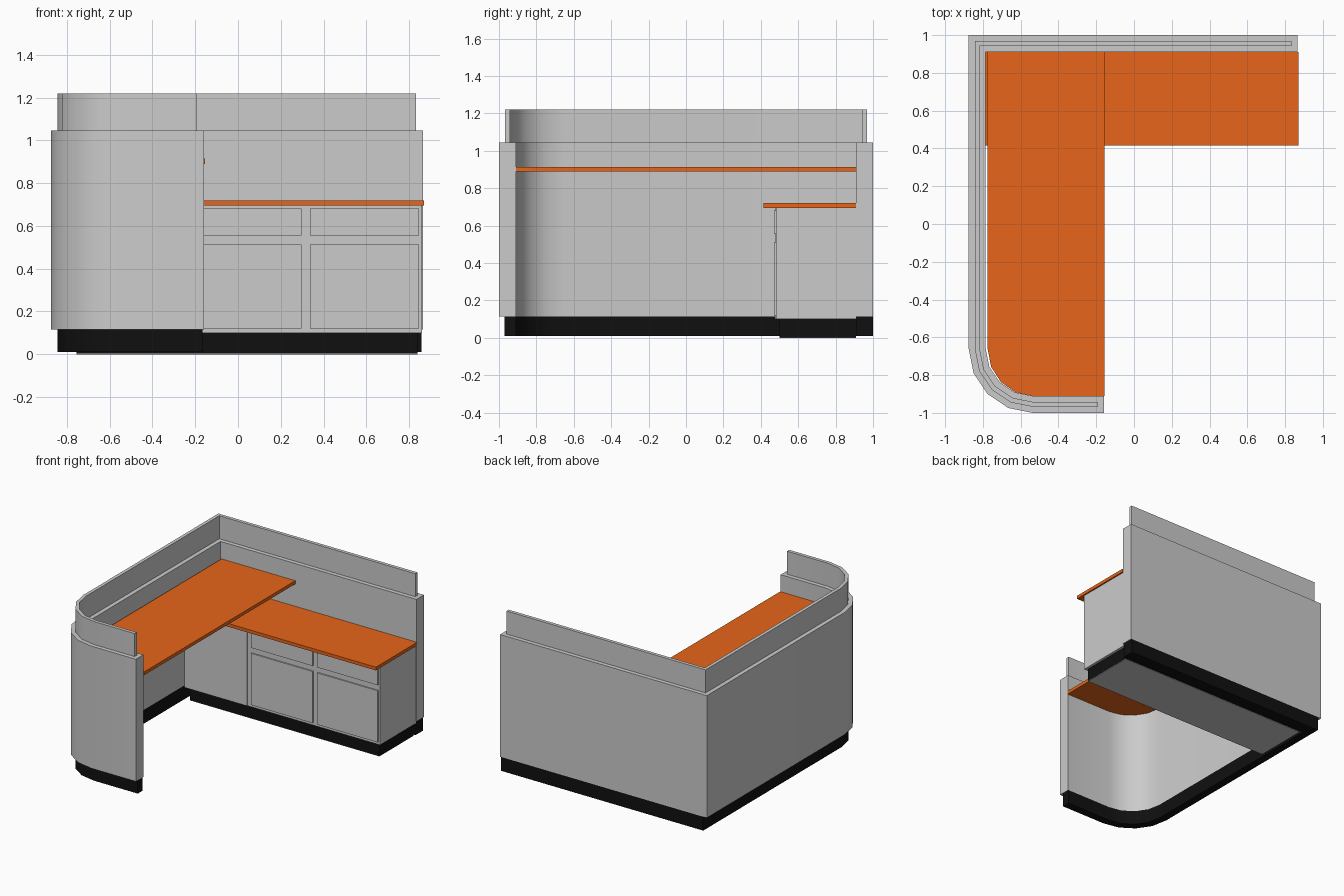
import bpy, math

if "Cube" in bpy.data.objects:
    bpy.data.objects.remove(bpy.data.objects["Cube"])


def material(name, rgb):
    m = bpy.data.materials.new(name)
    m.diffuse_color = (*rgb, 1)
    m.use_nodes = True
    m.node_tree.nodes["Principled BSDF"].inputs["Base Color"].default_value = m.diffuse_color
    return m


ORANGE = material("orange_laminate", (0.80, 0.13, 0.01))
BLACK = material("black_plinth", (0.005, 0.005, 0.005))


def make(name, verts, faces, mat=None):
    me = bpy.data.meshes.new(name)
    me.from_pydata(verts, [], faces)
    ob = bpy.data.objects.new(name, me)
    bpy.context.collection.objects.link(ob)
    if mat:
        me.materials.append(mat)
    bpy.context.view_layer.objects.active = ob
    ob.select_set(True)
    bpy.ops.object.shade_smooth_by_angle(angle=math.radians(30))
    ob.select_set(False)
    return ob


def prism(name, outline, z0, z1, mat=None):
    """Extrude a counter-clockwise outline from z0 to z1."""
    n = len(outline)
    verts = [(x, y, z) for z in (z0, z1) for x, y in outline]
    faces = [tuple(range(n))[::-1], tuple(range(n, 2 * n))]
    faces += [(i, (i + 1) % n, n + (i + 1) % n, n + i) for i in range(n)]
    return make(name, verts, faces, mat)


def box(name, x0, x1, y0, y1, z0, z1, mat=None):
    return prism(name, [(x0, y0), (x1, y0), (x1, y1), (x0, y1)], z0, z1, mat)


def corner(dx, dy):
    """Faceted front-left corner, inset from the outer wall."""
    return [(-0.535 + (0.34 - dx) * math.cos(a), -0.66 + (0.34 - dy) * math.sin(a))
            for a in (math.pi + i * math.pi / 8 for i in range(5))]


def path(d, back_x, front_x, back_d):
    return [(back_x, 1 - back_d), (-0.875 + d, 1 - back_d), *corner(d, d), (front_x, -1 + d)]


def wall(name, d0, d1, back_x, front_x, z0, z1, mat=None, back_d=None):
    """J-shaped strip between two inset paths."""
    outer = path(d0, back_x, front_x, d0 if back_d is None else back_d)
    inner = path(d1, back_x, front_x, d1)
    n = len(outer)
    verts = [(x, y, z) for p in (outer, inner) for z in (z0, z1) for x, y in p]
    # blocks: outer low, outer high, inner low, inner high
    faces = []
    for i in range(n - 1):
        j = i + 1
        faces += [(i, j, n + j, n + i), (2*n + j, 2*n + i, 3*n + i, 3*n + j),
                  (n + i, n + j, 3*n + j, 3*n + i), (j, i, 2*n + i, 2*n + j)]
    faces += [(0, n, 3*n, 2*n), (n - 1, 3*n - 1, 4*n - 1, 2*n - 1)]
    return make(name, verts, faces, mat)


# Counter shell: plinth, main wall, raised screen
wall("wall_plinth", 0.03, 0.09, 0.857, -0.165, 0.01, 0.115, BLACK, back_d=0.0)
wall("main_wall", 0.0, 0.09, 0.865, -0.16, 0.115, 1.045)
wall("raised_screen", 0.032, 0.058, 0.833, -0.192, 1.045, 1.22)

# Worktops
prism("upper_worktop", [*corner(0.1, 0.09), (-0.155, -0.91), (-0.155, 0.91), (-0.775, 0.91)],
      0.89, 0.915, ORANGE)
box("lower_worktop", -0.785, 0.87, 0.415, 0.91, 0.695, 0.72, ORANGE)

# Cabinet bodies and kick base
box("cabinet_body", -0.255, 0.86, 0.48, 0.91, 0.10, 0.695)
box("corner_filler_panel", -0.785, -0.257, 0.476, 0.91, 0.10, 0.695)
box("cabinet_kick", -0.755, 0.84, 0.50, 0.91, 0.003, 0.10, BLACK)
box("cabinet_floor", -0.755, 0.84, 0.50, 0.91, 0.0, 0.003)

# Doors and drawers
for side, x0, x1 in (("left", -0.22, 0.298), ("right", 0.337, 0.847)):
    box(side + "_door", x0, x1, 0.47, 0.48, 0.12, 0.513)
    box(side + "_drawer", x0, x1, 0.47, 0.48, 0.555, 0.682)
